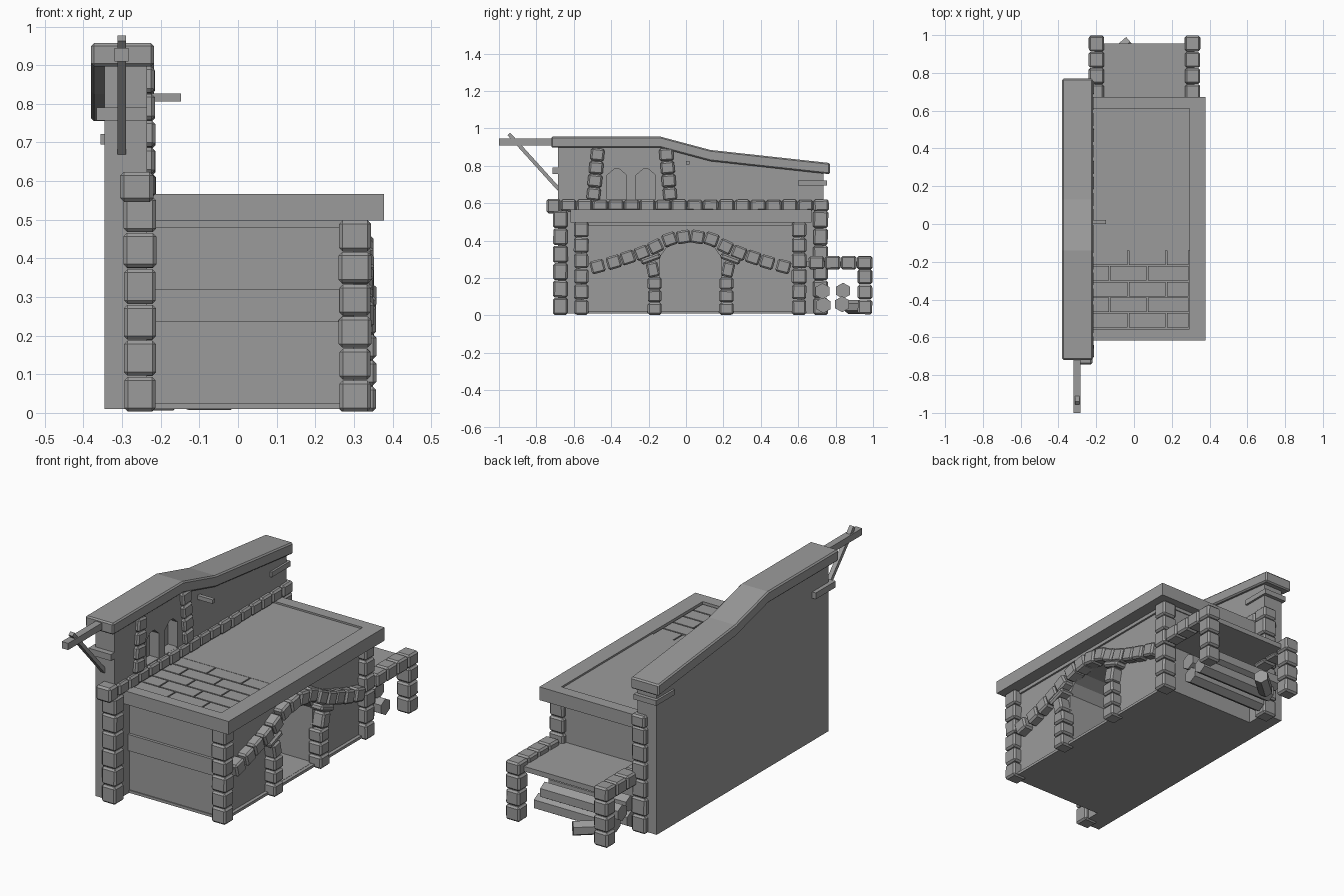
import bpy, bmesh, math, random
from mathutils import Matrix, Vector

random.seed(4)
cube = bpy.data.objects.get("Cube")
if cube:
    bpy.data.objects.remove(cube, do_unlink=True)

grey = bpy.data.materials.new("stone_grey")
grey.use_nodes = True
grey.diffuse_color = (0.33, 0.33, 0.33, 1)
grey.node_tree.nodes["Principled BSDF"].inputs["Base Color"].default_value = grey.diffuse_color


def finish(name, bm, bevel=0):
    bmesh.ops.recalc_face_normals(bm, faces=bm.faces)
    mesh = bpy.data.meshes.new(name)
    bm.to_mesh(mesh)
    bm.free()
    mesh.materials.append(grey)
    ob = bpy.data.objects.new(name, mesh)
    bpy.context.scene.collection.objects.link(ob)
    if bevel:
        mod = ob.modifiers.new("bevel", "BEVEL")
        mod.width = bevel
        mod.segments = 1
    return ob


def add_box(bm, centre, size, tilt=0):
    """Box turned by tilt about the x axis."""
    m = Matrix.Translation(centre) @ Matrix.Rotation(tilt, 4, "X") @ Matrix.Diagonal((*size, 1))
    bmesh.ops.create_cube(bm, size=1, matrix=m)


def box(name, x, y, z, bevel=0):
    bm = bmesh.new()
    spans = (x, y, z)
    add_box(bm, [(a + b) / 2 for a, b in spans], [b - a for a, b in spans])
    return finish(name, bm, bevel)


def prism(name, points, x0, x1, bevel=0):
    """Extrude a (y, z) outline along x."""
    bm = bmesh.new()
    face = bm.faces.new([bm.verts.new((x0, y, z)) for y, z in points])
    out = bmesh.ops.extrude_face_region(bm, geom=[face])
    verts = [v for v in out["geom"] if isinstance(v, bmesh.types.BMVert)]
    bmesh.ops.translate(bm, verts=verts, vec=(x1 - x0, 0, 0))
    return finish(name, bm, bevel)


def cut(ob, cutter):
    cutter.hide_render = True
    mod = ob.modifiers.new("cut", "BOOLEAN")
    mod.operation = "DIFFERENCE"
    mod.solver = "EXACT"
    mod.object = cutter
    bpy.context.view_layer.update()
    graph = bpy.context.evaluated_depsgraph_get()
    mesh = bpy.data.meshes.new_from_object(ob.evaluated_get(graph))
    ob.modifiers.clear()
    ob.data = mesh
    bpy.data.objects.remove(cutter, do_unlink=True)


def stones(name, start, end, count, size):
    """Row or pile of rough blocks between two points."""
    bm = bmesh.new()
    a, b = Vector(start), Vector(end)
    step = (b - a) / count
    along_z = abs(step.z) > abs(step.y)
    tilt = math.atan2(-step.y, step.z) if along_z else math.atan2(step.z, step.y)
    for i in range(count):
        dims = [s + random.uniform(-0.003, 0.003) for s in size]
        dims[2 if along_z else 1] = step.length - 0.003
        add_box(bm, a + step * (i + 0.5), dims, tilt + random.uniform(-0.02, 0.02))
    return finish(name, bm, 0.009)


# Tall wall with two pointed niches
roof_line = [(-0.72, 0.957), (-0.14, 0.957), (0.13, 0.885), (0.77, 0.815)]
top = [(max(-0.685, min(0.735, y)), z - 0.04) for y, z in roof_line]
wall = prism("tall_wall", [(0.735, 0.01), (-0.685, 0.01)] + top, -0.345, -0.235)
for y in (-0.37, -0.215):
    outline = [(y - 0.052, 0.62), (y + 0.052, 0.62), (y + 0.052, 0.75),
               (y + 0.015, 0.782), (y - 0.015, 0.782), (y - 0.052, 0.75)]
    cut(wall, prism("niche_cutter", outline, -0.29, -0.2))

# Roof cap following the wall
under = [(y, z - 0.06) for y, z in reversed(roof_line)]
prism("roof_cap", roof_line + under, -0.38, -0.218, 0.007)

# Beam, strut, ledges and peg
box("hanging_beam", (-0.32, -0.283), (-1, -0.56), (0.91, 0.945))
bm = bmesh.new()
low, high = Vector((-0.301, -0.68, 0.675)), Vector((-0.301, -0.947, 0.97))
d = high - low
add_box(bm, (low + high) / 2, (0.023, 0.02, d.length), math.atan2(-d.y, d.z))
finish("beam_strut", bm)
box("front_ledge", (-0.366, -0.235), (-0.715, -0.55), (0.757, 0.79))
box("back_ledge", (-0.356, -0.224), (0.6, 0.755), (0.695, 0.722))
box("wall_peg", (-0.25, -0.147), (0, 0.02), (0.806, 0.827))

# Hearth body with an arched chamber
mid = 0.024
body = box("hearth_body", (-0.24, 0.3), (-0.56, 0.62), (0.015, 0.505))
half = [(0.165, 0.025), (0.165, 0.31), (0.13, 0.36), (0.07, 0.39)]
arch = [(mid + d, z) for d, z in half] + [(mid - d, z) for d, z in reversed(half)]
cut(body, prism("chamber_cutter", arch, -0.17, 0.4))
box("base_plate", (-0.24, 0.318), (-0.565, 0.62), (0.01, 0.024))
box("front_band", (-0.24, 0.3), (-0.575, -0.55), (0.235, 0.32))
box("upper_trim", (-0.24, 0.31), (-0.572, 0.625), (0.48, 0.503))

# Counter slab with a sunken top
slab = box("counter_slab", (-0.24, 0.378), (-0.618, 0.672), (0.498, 0.567))
cut(slab, box("recess_cutter", (-0.3, 0.293), (-0.556, 0.612), (0.547, 0.6)))
box("counter_panel", (-0.235, 0.293), (-0.14, 0.612), (0.54, 0.558))

# Staggered flat bricks at the front of the counter
bm = bmesh.new()
left, right, row = -0.232, 0.291, 0.083
for r in range(5):
    y = -0.552 + row * (r + 0.5)
    splits = [left, -0.13, 0.07, right] if r % 2 else [left, -0.03, 0.17, right]
    for x0, x1 in zip(splits, splits[1:]):
        add_box(bm, ((x0 + x1) / 2, y, 0.55), (x1 - x0 - 0.007, row - 0.007, 0.014))
finish("counter_bricks", bm)

# Corner pillars
for name, x, y, height in (("front_right_pillar", 0.303, -0.56, 0.5),
                           ("back_right_pillar", 0.303, 0.605, 0.5),
                           ("front_wall_pillar", -0.254, -0.672, 0.56),
                           ("back_wall_pillar", -0.254, 0.72, 0.56)):
    stones(name, (x, y, 0.002), (x, y, height), 6, (0.083, 0.078, 0))

# Stone course along the wall, with a larger end block
stones("wall_course", (-0.252, -0.67, 0.588), (-0.252, 0.765, 0.588), 17, (0.076, 0, 0.06))
box("course_end_block", (-0.305, -0.219), (-0.745, -0.673), (0.546, 0.624), 0.01)

# Leaning pilasters either side of the niches
for name, y0, y1 in (("front_pilaster", -0.497, -0.47), ("back_pilaster", -0.083, -0.108)):
    stones(name, (-0.237, y0, 0.615), (-0.237, y1, 0.895), 4, (0.044, 0.075, 0))

# Curved arch of blocks over the opening, tilted along the curve
bm = bmesh.new()
curve = [(0.037, 0.42), (0.112, 0.407), (0.187, 0.368), (0.26, 0.335),
         (0.335, 0.31), (0.41, 0.285), (0.497, 0.262)]
for side in (-1, 1):
    for i, (dist, z) in enumerate(curve):
        a, b = curve[max(i - 1, 0)], curve[min(i + 1, len(curve) - 1)]
        slope = math.atan2(b[1] - a[1], b[0] - a[0]) * side
        add_box(bm, (0.313, mid + side * dist, z),
                (0.075 + random.uniform(-0.006, 0.006), 0.075, 0.07), slope)
    # Slanted cap on each jamb
    add_box(bm, (0.318, mid + side * 0.213, 0.303), (0.08, 0.11, 0.032), -0.35 * side)
finish("arch_blocks", bm, 0.009)
for name, side in (("front_jamb", -1), ("back_jamb", 1)):
    y = mid + side * 0.192
    stones(name, (0.318, y, 0.002), (0.318, y, 0.205), 3, (0.078, 0.075, 0))
    stones(name + "_top", (0.318, y, 0.205), (0.318, y + side * 0.018, 0.285), 1,
           (0.078, 0.066, 0))

# Rear wood store: shelf, posts and side courses
box("store_shelf", (-0.21, 0.32), (0.61, 0.955), (0.262, 0.288))
for name, x in (("left", 0.31), ("right", -0.199)):
    stones(name + "_store_post", (x, 0.957, 0.005), (x, 0.957, 0.247), 3, (0.08, 0.076, 0))
    stones(name + "_store_course", (x, 0.655, 0.282), (x, 0.998, 0.282), 4, (0.08, 0, 0.07))


# Firewood
def add_log(bm, start, end, radius):
    a, b = Vector(start), Vector(end)
    turn = (b - a).to_track_quat("Z", "Y").to_matrix().to_4x4()
    bmesh.ops.create_cone(bm, cap_ends=True, segments=6, radius1=radius, radius2=radius,
                          depth=(b - a).length, matrix=Matrix.Translation((a + b) / 2) @ turn)


bm = bmesh.new()
for y, z, shift in ((0.735, 0.055, 0), (0.835, 0.06, 0.02), (0.73, 0.13, 0.01), (0.84, 0.132, -0.02)):
    add_log(bm, (-0.2 + shift, y, z), (0.25 + shift, y, z), 0.043)
add_log(bm, (-0.13, 0.87, 0.045), (-0.02, 0.965, 0.045), 0.038)
finish("firewood", bm)
